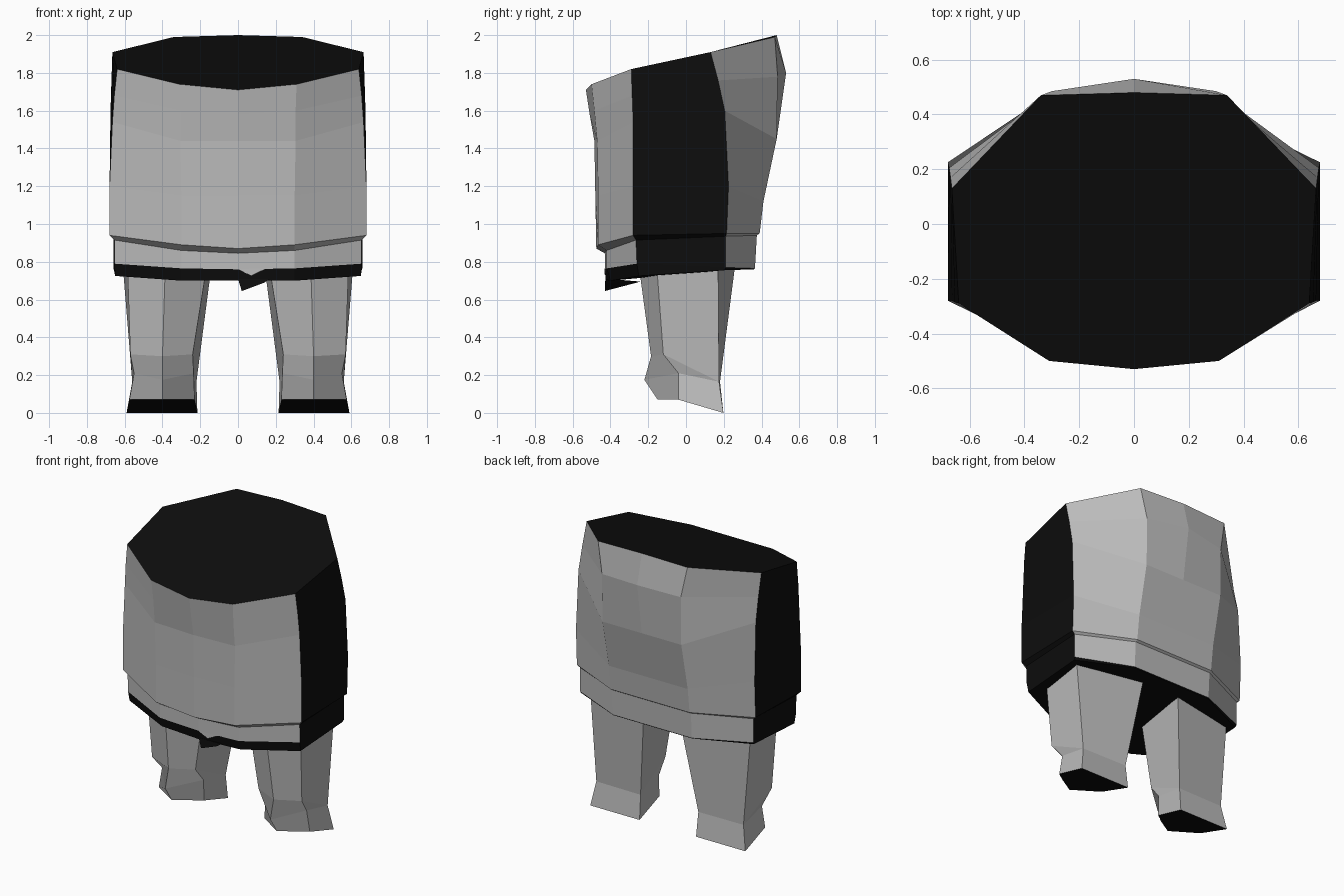
import bpy
import bmesh

if "Cube" in bpy.data.objects:
    bpy.data.objects.remove(bpy.data.objects["Cube"], do_unlink=True)


def material(name, value):
    mat = bpy.data.materials.new(name)
    color = (value, value, value, 1)
    mat.diffuse_color = color
    mat.use_nodes = True
    mat.node_tree.nodes["Principled BSDF"].inputs["Base Color"].default_value = color
    return mat


GREY, BLACK = 0, 1
materials = [material("light grey", 0.5), material("black", 0.004)]


def finish(name, bm):
    """Clean up a bmesh and turn it into a flat shaded object."""
    bmesh.ops.remove_doubles(bm, verts=bm.verts, dist=0.0005)
    bmesh.ops.recalc_face_normals(bm, faces=bm.faces)
    mesh = bpy.data.meshes.new(name)
    bm.to_mesh(mesh)
    bm.free()
    for mat in materials:
        mesh.materials.append(mat)
    obj = bpy.data.objects.new(name, mesh)
    bpy.context.collection.objects.link(obj)
    return obj


def mirrored(half):
    """Close a half outline (front centre to back centre) across x = 0."""
    return half + [(-x, y, z) for x, y, z in reversed(half[1:-1])]


def loft(name, rings, color_rule, top_color, bottom_color):
    """Skin a stack of outlines from top to bottom and cap both ends."""
    bm = bmesh.new()
    loops = [[bm.verts.new(p) for p in ring] for ring in rings]
    count = len(rings[0])
    for level, (upper, lower) in enumerate(zip(loops, loops[1:])):
        for i in range(count):
            j = (i + 1) % count
            face = bm.faces.new((upper[i], upper[j], lower[j], lower[i]))
            face.material_index = color_rule(level, i)
    bm.faces.new(loops[0]).material_index = top_color
    bm.faces.new(loops[-1]).material_index = bottom_color
    return finish(name, bm)


# Shirt: grey front and back, black side panels and slanted black top
SIDE_PANELS = (2, 7)
rim = [(0, -.53, 1.71), (.31, -.5, 1.74), (.64, -.29, 1.82),
       (.665, .13, 1.91), (.34, .47, 1.99), (0, .48, 2)]
shoulder = [(0, -.51, 1.58), (.305, -.485, 1.6), (.655, -.285, 1.68),
            (.67, .17, 1.76), (.3, .485, 1.78), (0, .53, 1.8)]
chest = [(0, -.485, 1.44), (.305, -.47, 1.44), (.665, -.28, 1.54),
         (.675, .205, 1.6), (.3, .48, 1.45), (0, .48, 1.45)]
waist = [(0, -.48, 1.15), (.3, -.465, 1.15), (.68, -.28, 1.2),
         (.68, .225, 1.2), (.3, .41, 1.12), (0, .41, 1.12)]
hem = [(0, -.475, .87), (.3, -.465, .89), (.68, -.28, .94),
       (.68, .215, .95), (.3, .39, .95), (0, .39, .95)]
hem_inside = [(0, -.43, .845), (.3, -.42, .86), (.655, -.265, .915),
              (.66, .21, .935), (.3, .375, .94), (0, .375, .94)]
loft("shirt",
     [mirrored(r) for r in (rim, shoulder, chest, waist, hem, hem_inside)],
     lambda level, i: BLACK if i in SIDE_PANELS else GREY, BLACK, BLACK)

# Hips: grey band with black sides, black lower edge and underside
hip = [(0, -.43, .76), (.3, -.42, .765), (.655, -.26, .79),
       (.66, .21, .77), (.3, .365, .765), (0, .365, .765)]
hip_edge = [(0, -.425, .7), (.3, -.4, .7), (.65, -.25, .725),
            (.655, .2, .755), (.3, .36, .76), (0, .36, .76)]
loft("hips", [mirrored(r) for r in (hem_inside, hip, hip_edge)],
     lambda level, i: BLACK if level == 1 or i in SIDE_PANELS else GREY,
     BLACK, BLACK)


def wedge(name, outline, tip, color):
    """Small solid joining a front outline to one point behind it."""
    bm = bmesh.new()
    front = [bm.verts.new(p) for p in outline]
    back = bm.verts.new(tip)
    bm.faces.new(front)
    for a, b in zip(front, front[1:] + front[:1]):
        bm.faces.new((a, b, back))
    for face in bm.faces:
        face.material_index = color
    return finish(name, bm)


# Off-centre point on the front of the lower edge
wedge("front_point", [(0, -.427, .71), (.02, -.43, .645), (.14, -.427, .69),
                      (.17, -.42, .71)], (.03, -.24, .695), BLACK)
wedge("front_notch", [(0, -.432, .762), (.07, -.432, .725),
                      (.15, -.43, .765)], (.07, -.424, .755), GREY)

# Legs: five-sided, with a pointed toe and a sloping black sole
leg_top = [(.385, -.25, .78), (.585, -.155, .78), (.61, .17, .78),
           (.14, .26, .78), (.165, -.13, .78)]
ankle = [(.4, -.185, .3), (.57, -.12, .31), (.56, .175, .165),
         (.22, .18, .165), (.24, -.12, .31)]
toe = [(.4, -.22, .175), (.55, -.04, .21), (.56, .175, .165),
       (.22, .18, .165), (.235, -.04, .21)]
sole = [(.4, -.15, .07), (.575, -.04, .07), (.59, .198, 0),
        (.215, .198, 0), (.23, -.04, .07)]


def leg(name, side):
    rings = [[(side * x, y, z) for x, y, z in ring]
             for ring in (leg_top, ankle, toe)]
    bm = bmesh.new()
    loops = [[bm.verts.new(p) for p in ring] for ring in rings]
    # The heel corners are shared by the ankle and toe outlines
    for i in (2, 3):
        bm.verts.remove(loops[2][i])
        loops[2][i] = loops[1][i]
    loops.append([bm.verts.new((side * x, y, z)) for x, y, z in sole])
    for upper, lower in zip(loops, loops[1:]):
        for i in range(5):
            j = (i + 1) % 5
            corners = list(dict.fromkeys((upper[i], upper[j], lower[j], lower[i])))
            if len(corners) > 2:
                bm.faces.new(corners)
    bm.faces.new(loops[0])
    bm.faces.new(loops[-1]).material_index = BLACK
    return finish(name, bm)


leg("left_leg", 1)
leg("right_leg", -1)
